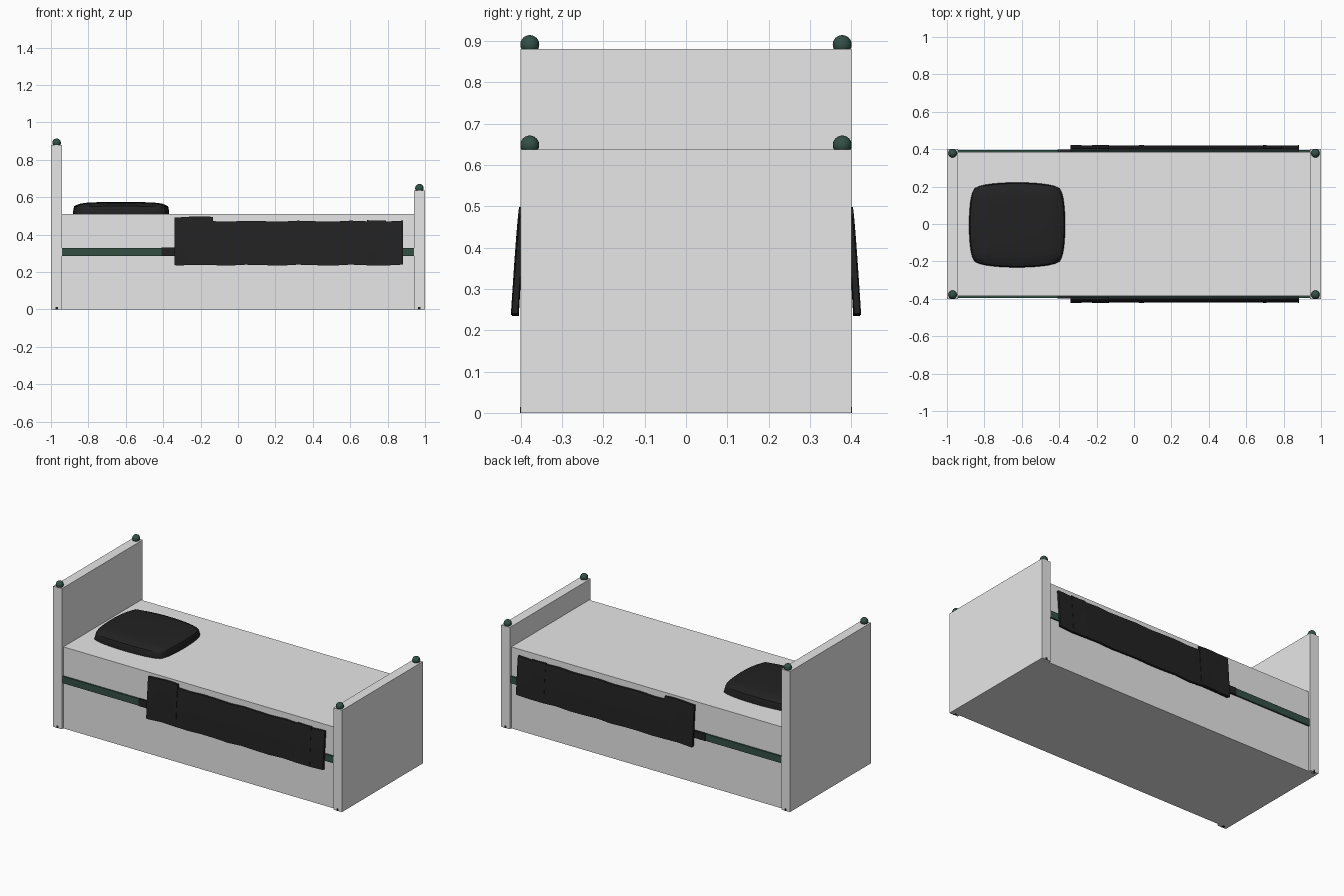
import bpy, bmesh, math
from mathutils import Vector

if "Cube" in bpy.data.objects:
    bpy.data.objects.remove(bpy.data.objects["Cube"])


def material(name, rgb):
    m = bpy.data.materials.new(name)
    m.use_nodes = True
    m.diffuse_color = (*rgb, 1)
    m.node_tree.nodes["Principled BSDF"].inputs["Base Color"].default_value = (*rgb, 1)
    return m


WHITE = material("white paint", (0.8, 0.8, 0.8))
GREEN = material("dark green", (0.033, 0.08, 0.06))
BLACK = material("black cloth", (0.016, 0.016, 0.016))


def finish(name, bm, mat, smooth=False):
    bmesh.ops.recalc_face_normals(bm, faces=bm.faces)
    mesh = bpy.data.meshes.new(name)
    bm.to_mesh(mesh)
    bm.free()
    mesh.materials.append(mat)
    ob = bpy.data.objects.new(name, mesh)
    bpy.context.collection.objects.link(ob)
    if smooth:
        bpy.ops.object.select_all(action='DESELECT')
        ob.select_set(True)
        bpy.context.view_layer.objects.active = ob
        bpy.ops.object.shade_smooth_by_angle(angle=math.radians(40))
    return ob


def block(low, high, cuts=0):
    """Box between two corners, optionally subdivided."""
    bm = bmesh.new()
    bmesh.ops.create_cube(bm, size=1)
    if cuts:
        bmesh.ops.subdivide_edges(bm, edges=bm.edges[:], cuts=cuts, use_grid_fill=True)
    low, high = Vector(low), Vector(high)
    for v in bm.verts:
        v.co = (low + high) / 2 + v.co * (high - low)
    return bm


# Bed body and end boards
finish("mattress_body", block((-0.94, -0.385, 0), (0.94, 0.385, 0.51)), WHITE)
finish("headboard", block((-1, -0.4, 0), (-0.94, 0.4, 0.88)), WHITE)
finish("footboard", block((0.94, -0.4, 0), (1, 0.4, 0.637)), WHITE)


# Corner knobs and small feet
def corner_parts(end, x, top):
    for side, y in (("right", -0.378), ("left", 0.378)):
        bm = bmesh.new()
        bmesh.ops.create_uvsphere(bm, u_segments=20, v_segments=12, radius=0.023)
        bmesh.ops.translate(bm, verts=bm.verts, vec=(x, y, top + 0.011))
        finish(f"{end}_{side}_knob", bm, GREEN, True)
        bm = bmesh.new()
        bmesh.ops.create_cone(bm, cap_ends=True, segments=12,
                              radius1=0.012, radius2=0.012, depth=0.014)
        bmesh.ops.translate(bm, verts=bm.verts,
                            vec=(x, math.copysign(0.39, y), 0.007))
        finish(f"{end}_{side}_foot", bm, BLACK, True)


corner_parts("head", -0.97, 0.88)
corner_parts("end", 0.97, 0.637)


# Hanging blanket: a thin sheet that leans outward towards its lower hem
def hanging_cloth(name, side, x0, x1, z0, z1, lift=0):
    bm = block((x0, 0, 0), (x1, 0.014, 1), 12)
    for v in bm.verts:
        x, y, t = v.co
        lean = 0.388 + 0.018 * (1 - t) ** 0.8
        wave = 0.0015 * math.sin(x * 31) * (1 - t)
        z = z0 + (z1 - z0) * t + 0.003 * math.sin(x * 23)
        v.co = (x, side * (lean + y + wave + lift), z)
    return finish(name, bm, BLACK, True)


# Side rails, tucked under the blanket
for side, label in ((-1, "right"), (1, "left")):
    y0, y1 = sorted((side * 0.375, side * 0.395))
    finish(f"{label}_rail", block((-0.94, y0, 0.287), (0.94, y1, 0.33)), GREEN)
    y0, y1 = sorted((side * 0.38, side * 0.397))
    finish(f"{label}_rail_sleeve", block((-0.41, y0, 0.286), (-0.33, y1, 0.331)), BLACK)
    hanging_cloth(f"{label}_blanket_side", side, -0.335, 0.883, 0.237, 0.472)
    hanging_cloth(f"{label}_blanket_fold", side, -0.34, -0.135, 0.24, 0.495, 0.002)
    hanging_cloth(f"{label}_blanket_crease", side, 0.69, 0.79, 0.24, 0.478, 0.001)

# Pillow: bowed sides, domed top, rounded corners
bm = block((-1, -1, -1), (1, 1, 1), 13)
for v in bm.verts:
    u, w, h = v.co
    corner = (abs(u) * abs(w)) ** 6
    bow = 1 - 0.05 * corner
    rim = max(abs(u), abs(w)) ** 8
    tuck = 1 - 0.025 * rim * abs(h) ** 2
    x = u * (1 - 0.07 * w * w) * bow * tuck
    y = w * (1 - 0.09 * u * u) * bow * tuck
    dome = 0.065 - 0.012 * (u * u + w * w) / 2 - 0.016 * rim
    v.co = (-0.625 + 0.257 * x, -0.005 + 0.227 * y, 0.51 + h * dome)
finish("pillow", bm, BLACK, True)
